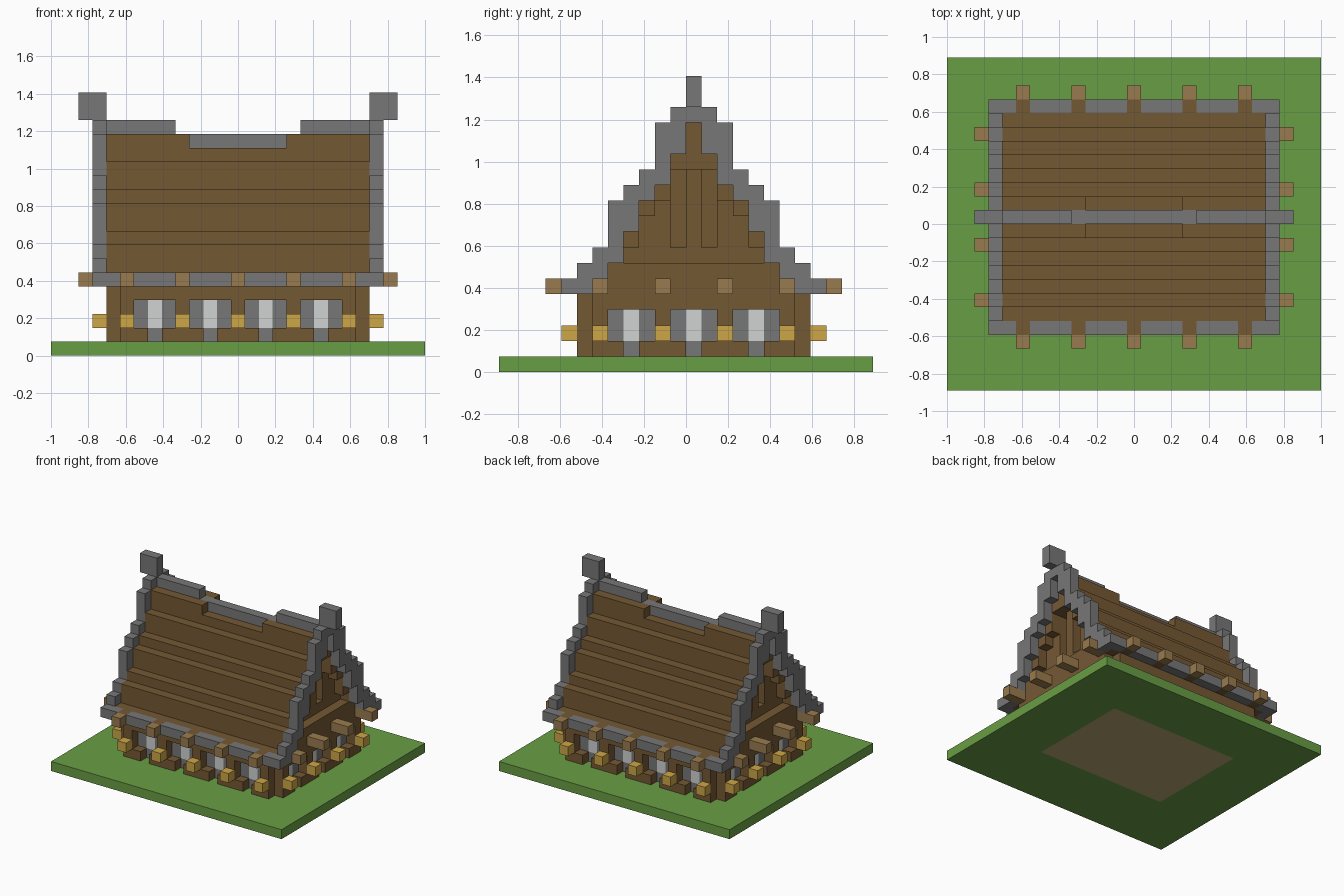
import bpy, bmesh

if "Cube" in bpy.data.objects:
    bpy.data.objects.remove(bpy.data.objects["Cube"])

U = 2 / 27  # one block


def srgb(r, g, b):
    f = lambda c: ((c / 255 + 0.055) / 1.055) ** 2.4
    return (f(r), f(g), f(b), 1)


def material(name, rgb):
    m = bpy.data.materials.new(name)
    m.diffuse_color = srgb(*rgb)
    m.use_nodes = True
    m.node_tree.nodes["Principled BSDF"].inputs["Base Color"].default_value = m.diffuse_color
    return m


GREEN = material("grass green", (105, 158, 68))
BROWN = material("timber brown", (116, 88, 52))
GREY = material("stone grey", (119, 119, 119))
PALE = material("pale glass", (208, 212, 209))
GOLD = material("golden wood", (205, 166, 70))
TAN = material("tan wood", (154, 123, 78))
FLOOR = material("floor beige", (182, 166, 112))


def blocks(name, mat, boxes):
    """One object from axis-aligned boxes (x0, x1, y0, y1, z0, z1) in block units."""
    bm = bmesh.new()
    for x0, x1, y0, y1, z0, z1 in boxes:
        vs = bmesh.ops.create_cube(bm, size=1)["verts"]
        for v in vs:
            v.co = ((x0 if v.co.x < 0 else x1) * U,
                    (y0 if v.co.y < 0 else y1) * U,
                    (z0 if v.co.z < 0 else z1) * U)
    me = bpy.data.meshes.new(name)
    bm.to_mesh(me)
    bm.free()
    me.materials.append(mat)
    ob = bpy.data.objects.new(name, me)
    bpy.context.collection.objects.link(ob)


def mx(boxes):
    """Add mirrored copies across x = 0."""
    return boxes + [(-b[1], -b[0]) + b[2:] for b in boxes]


def my(boxes):
    """Add mirrored copies across the ridge line y = 0.5."""
    return boxes + [(b[0], b[1], 1 - b[3], 1 - b[2]) + b[4:] for b in boxes]


# Ground: grass ring around a floor slab
blocks("grass", GREEN, mx([(7.5, 13.5, -12, 12, 0, 1)]) +
       [(-7.5, 7.5, -12, -5, 0, 1), (-7.5, 7.5, 6, 12, 0, 1)])
blocks("floor", FLOOR, [(-7.5, 7.5, -5, 6, 0, 1)])

# Layout of posts and windows along the long and short walls
posts_x, wins_x = [-8, -4, 0, 4, 8], [-6, -2, 2, 6]
posts_y, wins_y = [-5.5, -1.5, 2.5, 6.5], [-3.5, 0.5, 4.5]

# Outer timber frame: posts and top plate, corners left notched
blocks("timber_frame", BROWN,
       my([(x - .5, x + .5, -7, -5, 2, 4) for x in posts_x] +
          [(-8.5, 8.5, -7, -5, 4, 5)]) +
       mx([(7.5, 9.5, y - .5, y + .5, 2, 4) for y in posts_y[1:3]] +
          [(8.5, 9.5, y - .5, y + .5, 2, 4) for y in posts_y[::3]] +
          [(8.5, 9.5, -6, 7, 4, 5)]))

# Window bays set back in stone with pale panes
bays, panes = [], []
for x in wins_x:
    bays += my([(x - 1.5, x - .5, -6, -5, 1, 4), (x + .5, x + 1.5, -6, -5, 1, 4),
                (x - .5, x + .5, -6, -5, 1, 2)])
    panes += my([(x - .5, x + .5, -6, -5, 2, 4)])
for y in wins_y:
    bays += mx([(7.5, 8.5, y - 1.5, y - .5, 1, 4), (7.5, 8.5, y + .5, y + 1.5, 1, 4),
                (7.5, 8.5, y - .5, y + .5, 1, 2)])
    panes += mx([(7.5, 8.5, y - .5, y + .5, 2, 4)])
blocks("window_stone", GREY, bays)
blocks("window_panes", PALE, panes)

# Sill row, open below each window centre
ex = [-8.5] + [x + s for x in wins_x for s in (-.5, .5)] + [8.5]
ey = [-6] + [y + s for y in wins_y for s in (-.5, .5)] + [7]
blocks("sill_row", BROWN,
       my([(a, b, -7, -6, 1, 2) for a, b in zip(ex[::2], ex[1::2])]) +
       mx([(8.5, 9.5, a, b, 1, 2) for a, b in zip(ey[::2], ey[1::2])]))

# Projecting beam ends
blocks("lower_beam_ends", GOLD,
       my([(x - .5, x + .5, -8, -7, 2, 3) for x in posts_x]) +
       mx([(9.5, 10.5, y - .5, y + .5, 2, 3) for y in posts_y]))
blocks("upper_beam_ends", TAN,
       my([(x - .5, x + .5, -9, -8, 5, 6) for x in posts_x]) +
       mx([(9.5, 11.5, y - .5, y + .5, 5, 6) for y in posts_y]))
blocks("eave_joists", BROWN, my([(x - .5, x + .5, -8, -7, 5, 6) for x in posts_x]))

# Stone eave between the joists
ee = [-9.5] + [x + s for x in posts_x for s in (-.5, .5)] + [9.5]
blocks("eave", GREY, my([(a, b, -8, -7, 5, 6) for a, b in zip(ee[::2], ee[1::2])]))

# Attic floor with a raised ledge under each gable
blocks("attic_floor", BROWN, [(-9.5, 9.5, -6, 7, 5, 6)] +
       mx([(7.5, 9.5, -5, 6, 6, 7)]))

# Stepped roof shell: (bottom, top) by distance from the ridge, dipped mid-ridge
shell = {2: (11, 14), 3: (10, 12), 4: (8, 11), 5: (7, 9), 6: (6, 8), 7: (5, 6)}
roof = my([(-9.5, 9.5, -k, 1 - k, a, b) for k, (a, b) in shell.items()])
roof += my(mx([(3.5, 9.5, -1, 0, 13, 16)]) + [(-3.5, 3.5, -1, 0, 13, 15)])
roof += mx([(4.5, 9.5, 0, 1, 13, 16)]) + [(-4.5, 4.5, 0, 1, 13, 15)]
blocks("roof_shell", BROWN, roof)
blocks("ridge", GREY, mx([(4.5, 9.5, 0, 1, 16, 17)]) + [(-4.5, 4.5, 0, 1, 15, 16)])

# Gable walls, recessed, with a centre post between two slots
gable = [(6.5, 7.5, -1, 2, 7, 13), (7.5, 8.5, 0, 1, 7, 13)]
gable += my([(7.5, 8.5, -1, 0, 7, 8)] +
            [(7.5, 8.5, -k, 1 - k, 7, shell[k][0]) for k in range(2, 5)])
blocks("gable_walls", BROWN, mx(gable))

# Stepped stone gable trim and ridge finials
trim = [(14, 17), (12, 16), (11, 13), (9, 12), (7, 11), (6, 8), (5, 7), (5, 6)]
steps = my([(9.5, 10.5, -k, 1 - k, a, b) for k, (a, b) in enumerate(trim, 1)])
blocks("gable_trim", GREY, mx(steps + [(9.5, 10.5, 0, 1, 16, 17)]))
blocks("finials", GREY, mx([(9.5, 11.5, 0, 1, 17, 19)]))
